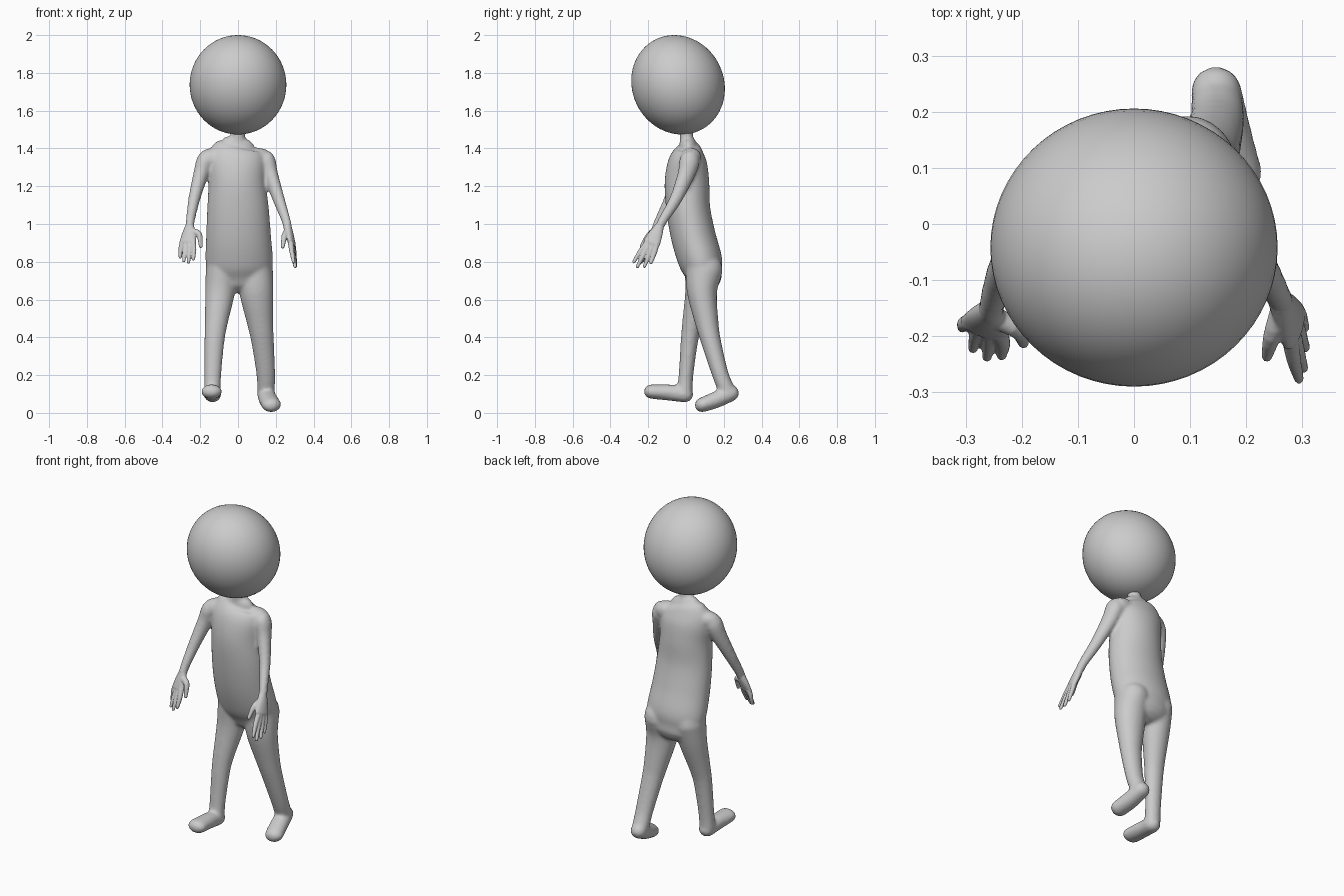
import bpy, bmesh, math
from mathutils import Vector


def spline(pts, steps):
    # Catmull-Rom through rows of (x, y, z, half width, half depth)
    p = [Vector(r) for r in pts]
    p = [2 * p[0] - p[1]] + p + [2 * p[-1] - p[-2]]
    out = []
    for i in range(1, len(p) - 2):
        a, b, c, d = p[i - 1:i + 3]
        for k in range(steps):
            t = k / steps
            out.append(0.5 * (2 * b + (c - a) * t + (2 * a - 5 * b + 4 * c - d) * t * t
                              + (3 * b - a - 3 * c + d) * t ** 3))
    return out + [p[-2]]


def tube(bm, pts, side=(1, 0, 0), segs=28, steps=5):
    # Elliptical loft along a path with rounded ends
    rows = spline(pts, steps)
    cs = [Vector(r[:3]) for r in rows]
    rings = []
    n = len(rows)
    for i, r in enumerate(rows):
        t = (cs[min(i + 1, n - 1)] - cs[max(i - 1, 0)]).normalized()
        s = Vector(side)
        s = (s - t * s.dot(t)).normalized()
        u = t.cross(s)
        caps = [(0, 1)]
        if i in (0, n - 1):
            sign = -1 if i == 0 else 1
            angles = [math.radians(a) for a in (0, 25, 50, 70, 85)]
            caps = [(sign * min(r[3], r[4]) * math.sin(a), math.cos(a)) for a in angles]
            if i == 0:
                caps.reverse()
        for off, k in caps:
            ring = []
            for j in range(segs):
                a = 2 * math.pi * j / segs
                ring.append(bm.verts.new(cs[i] + t * off + s * r[3] * k * math.cos(a)
                                         + u * r[4] * k * math.sin(a)))
            rings.append(ring)
    for a, b in zip(rings, rings[1:]):
        for j in range(segs):
            q = (j + 1) % segs
            bm.faces.new((a[j], a[q], b[q], b[j]))
    bm.faces.new(rings[0][::-1])
    bm.faces.new(rings[-1])


def fused(name, bm, voxel, rounds):
    # Merge the overlapping lofts into one smooth skin
    me = bpy.data.meshes.new(name)
    bm.to_mesh(me)
    bm.free()
    ob = bpy.data.objects.new(name, me)
    bpy.context.collection.objects.link(ob)
    rm = ob.modifiers.new("Fuse", 'REMESH')
    rm.mode = 'VOXEL'
    rm.voxel_size = voxel
    rm.use_smooth_shade = True
    sm = ob.modifiers.new("Soften", 'SMOOTH')
    sm.factor = 0.5
    sm.iterations = rounds
    return ob


# Head: slightly leaning ball
bm = bmesh.new()
bmesh.ops.create_uvsphere(bm, u_segments=64, v_segments=32, radius=1)
for v in bm.verts:
    x, y, z = v.co
    v.co = (0.256 * x, 0.247 * y - 0.042 - 0.02 * z, 1.737 + 0.263 * z)
for f in bm.faces:
    f.smooth = True
me = bpy.data.meshes.new("head")
bm.to_mesh(me)
bm.free()
bpy.context.collection.objects.link(bpy.data.objects.new("head", me))

# Body: torso, neck, legs, feet and arms
bm = bmesh.new()
tube(bm, [(0.01, 0.095, 0.73, 0.165, 0.095), (0.007, 0.078, 0.80, 0.178, 0.115),
          (0.003, 0.04, 0.93, 0.172, 0.118), (0, 0.012, 1.08, 0.163, 0.116),
          (-0.005, 0.005, 1.22, 0.152, 0.118), (-0.008, 0.008, 1.33, 0.155, 0.103),
          (-0.005, 0.012, 1.395, 0.135, 0.072), (0, 0.010, 1.42, 0.09, 0.045)], segs=48)
tube(bm, [(0, 0.005, 1.38, 0.042, 0.042), (0, 0.003, 1.44, 0.037, 0.036),
          (0, 0, 1.49, 0.037, 0.036)])
# forward leg and foot
tube(bm, [(-0.085, 0.085, 0.76, 0.085, 0.095), (-0.095, 0.07, 0.64, 0.079, 0.075),
          (-0.115, 0.035, 0.48, 0.061, 0.055), (-0.125, 0.018, 0.38, 0.053, 0.046),
          (-0.134, 0.0, 0.20, 0.045, 0.039), (-0.136, -0.008, 0.11, 0.045, 0.042)])
tube(bm, [(-0.134, -0.005, 0.098, 0.045, 0.043), (-0.138, -0.08, 0.107, 0.048, 0.043),
          (-0.140, -0.185, 0.113, 0.055, 0.038)])
# trailing leg and foot
tube(bm, [(0.095, 0.095, 0.76, 0.09, 0.10), (0.098, 0.085, 0.64, 0.09, 0.08),
          (0.117, 0.11, 0.48, 0.07, 0.062), (0.13, 0.132, 0.38, 0.06, 0.053),
          (0.147, 0.18, 0.21, 0.050, 0.044), (0.148, 0.215, 0.12, 0.047, 0.045)])
tube(bm, [(0.146, 0.238, 0.104, 0.046, 0.043), (0.160, 0.16, 0.070, 0.050, 0.044),
          (0.178, 0.085, 0.042, 0.052, 0.039)])
# arms
tube(bm, [(-0.125, 0.0, 1.355, 0.05, 0.055), (-0.168, -0.01, 1.335, 0.05, 0.054),
          (-0.197, -0.03, 1.26, 0.040, 0.044), (-0.232, -0.085, 1.13, 0.031, 0.033),
          (-0.252, -0.14, 1.02, 0.024, 0.026), (-0.256, -0.158, 0.98, 0.024, 0.024)],
     side=(0.8, 0, 0.6))
tube(bm, [(0.105, 0.025, 1.355, 0.05, 0.055), (0.147, 0.02, 1.335, 0.05, 0.056),
          (0.172, 0.0, 1.26, 0.040, 0.046), (0.216, -0.055, 1.13, 0.031, 0.034),
          (0.254, -0.122, 1.02, 0.024, 0.026), (0.263, -0.143, 0.98, 0.024, 0.024)],
     side=(0.8, 0, -0.6))
fused("body", bm, 0.009, 9)


def hand(name, wrist, knuckles, tips, thumb, across):
    # Flat palm, four fingers between first and last knuckle, and a thumb
    bm = bmesh.new()
    wrist, first, last = map(Vector, (wrist, *knuckles))
    mid = (first + last) / 2
    palm = [(wrist, 0.022, 0.021), (wrist.lerp(mid, 0.5), 0.037, 0.021), (mid, 0.047, 0.018)]
    tube(bm, [(*p, a, b) for p, a, b in palm], side=across, segs=20)
    for i, tip in enumerate(tips):
        base = first.lerp(last, i / 3)
        tip = Vector(tip)
        tube(bm, [(*base.lerp(mid, 0.2), 0.015, 0.015), (*base.lerp(tip, 0.45), 0.013, 0.013),
                  (*tip, 0.009, 0.009)], side=across, segs=14, steps=3)
    tube(bm, [(*p, r, r) for p, r in zip(thumb, (0.020, 0.016, 0.010))],
         side=across, segs=14, steps=3)
    fused(name, bm, 0.004, 3)


hand("hand_left", (-0.255, -0.152, 0.995),
     ((-0.300, -0.172, 0.905), (-0.231, -0.198, 0.905)),
     [(-0.306, -0.185, 0.825), (-0.287, -0.222, 0.805),
      (-0.262, -0.237, 0.798), (-0.236, -0.235, 0.815)],
     [(-0.245, -0.168, 0.960), (-0.206, -0.190, 0.945), (-0.197, -0.212, 0.882)],
     (1, -0.35, 0))
hand("hand_right", (0.260, -0.137, 0.995),
     ((0.290, -0.147, 0.905), (0.278, -0.217, 0.895)),
     [(0.304, -0.185, 0.795), (0.305, -0.220, 0.776),
      (0.302, -0.257, 0.775), (0.294, -0.276, 0.800)],
     [(0.262, -0.155, 0.960), (0.246, -0.200, 0.935), (0.237, -0.236, 0.880)],
     (0.15, 1, 0))
